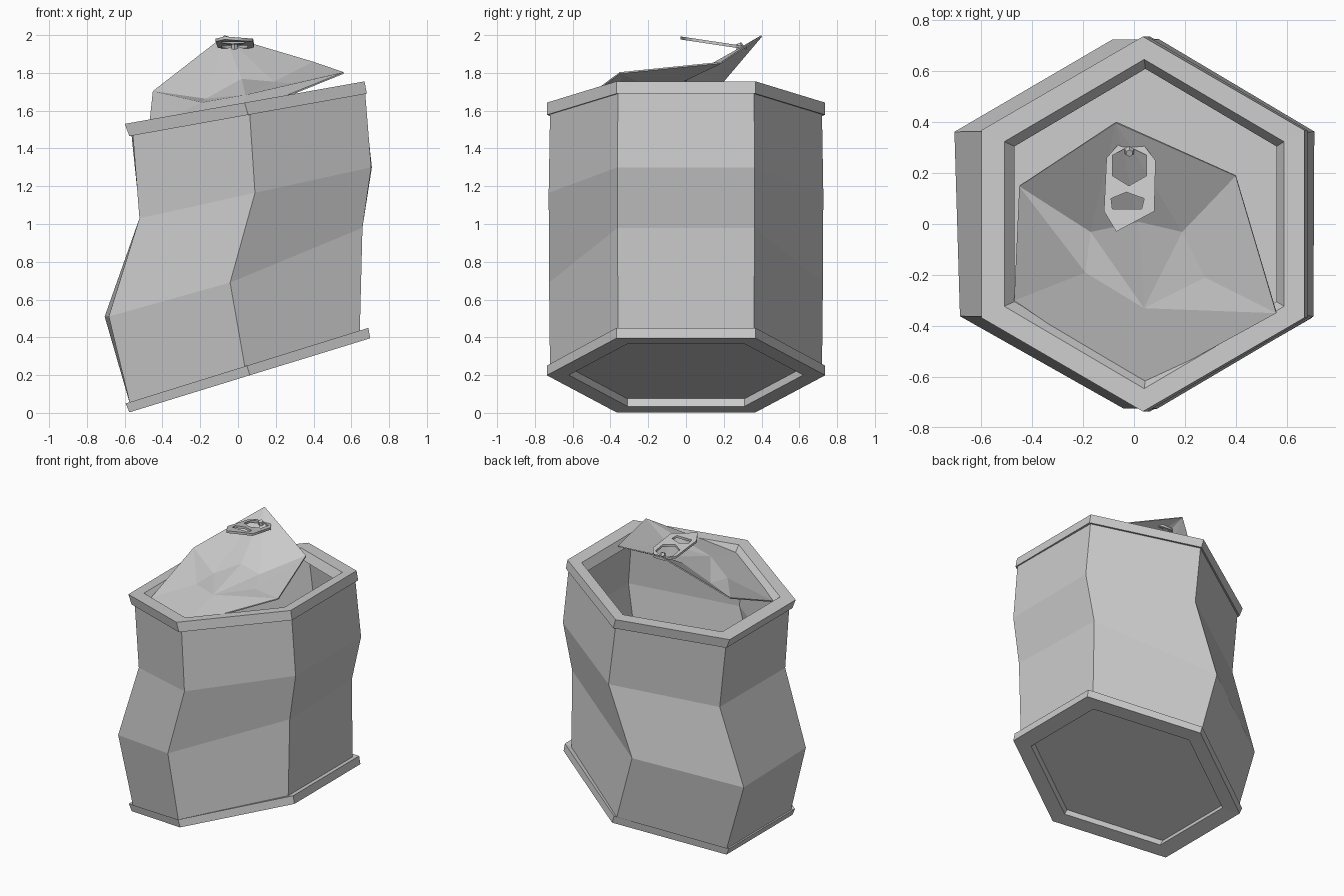
import bpy, bmesh, math

if "Cube" in bpy.data.objects:
    bpy.data.objects.remove(bpy.data.objects["Cube"])

C30 = math.cos(math.radians(30))


def make(name, verts, faces, thickness=0.0):
    me = bpy.data.meshes.new(name)
    me.from_pydata(verts, [], faces)
    bm = bmesh.new()
    bm.from_mesh(me)
    bmesh.ops.recalc_face_normals(bm, faces=bm.faces)
    bm.to_mesh(me)
    bm.free()
    ob = bpy.data.objects.new(name, me)
    bpy.context.collection.objects.link(ob)
    if thickness:
        mod = ob.modifiers.new("thickness", 'SOLIDIFY')
        mod.thickness = thickness
        mod.offset = 0
    return ob


def hexagon(left, right, r, shear=0.0, mid=(0, 0)):
    """Tilted hexagon from the (x, z) of its left and right flats and its y radius.
    mid shifts the front and back corners."""
    cx, cz = (left[0] + right[0]) / 2, (left[1] + right[1]) / 2
    hx, hz = (right[0] - left[0]) / 2, (right[1] - left[1]) / 2
    out = []
    for k in range(6):
        a = math.radians(-90 + 60 * k)
        c, s = math.cos(a) / C30, math.sin(a)
        m = 1 if k % 3 == 0 else 0
        out.append((cx + hx * c - shear * r * s + mid[0] * m, r * s, cz + hz * c + mid[1] * m))
    return out


def loft(name, rings, cap_first=False):
    verts = [v for r in rings for v in r]
    faces = []
    for i in range(len(rings) - 1):
        for k in range(6):
            n = (k + 1) % 6
            faces.append((i * 6 + k, i * 6 + n, i * 6 + 6 + n, i * 6 + 6 + k))
    if cap_first:
        faces.append(tuple(range(6)))
    return make(name, verts, faces)


# Crumpled can wall
base = hexagon((-0.57, 0.04), (0.645, 0.435), 0.72)
top = hexagon((-0.56, 1.47), (0.67, 1.69), 0.72, 0.01)
loft("can_wall", [
    base,
    hexagon((-0.695, 0.51), (0.648, 0.98), 0.725, 0.03, (-0.04, -0.055)),
    hexagon((-0.52, 1.03), (0.707, 1.30), 0.727, -0.005),
    top])

# Bottom rim with recessed base panel
loft("bottom_rim", [
    hexagon((-0.50, 0.075), (0.58, 0.405), 0.62),
    hexagon((-0.48, 0.035), (0.60, 0.365), 0.62),
    hexagon((-0.575, 0.003), (0.70, 0.395), 0.737),
    hexagon((-0.595, 0.05), (0.69, 0.45), 0.737),
    base], cap_first=True)

# Top rim with inner lip
loft("top_rim", [
    top,
    hexagon((-0.575, 1.465), (0.682, 1.69), 0.737),
    hexagon((-0.60, 1.53), (0.67, 1.755), 0.737),
    hexagon((-0.51, 1.545), (0.59, 1.74), 0.647),
    hexagon((-0.47, 1.50), (0.56, 1.68), 0.61)])

# Folded-up lid
lid = [(-0.45, 0.15, 1.70), (-0.07, 0.40, 1.995), (0.40, 0.19, 1.855),
       (0.56, -0.35, 1.80), (0.03, -0.64, 1.585), (-0.47, -0.30, 1.51),
       (-0.17, -0.03, 1.66), (0.02, 0.01, 1.765), (0.19, -0.03, 1.75),
       (-0.19, -0.19, 1.64), (0.04, -0.33, 1.68), (0.28, -0.21, 1.74)]
make("lid", lid, [
    (0, 6, 1), (6, 7, 1), (7, 8, 1), (8, 2, 1),
    (0, 5, 9), (0, 9, 6), (6, 9, 10), (6, 10, 7), (7, 10, 8), (8, 10, 11),
    (8, 11, 2), (2, 11, 3), (11, 10, 3), (10, 4, 3), (9, 5, 10), (5, 4, 10)], 0.008)

# Pull tab: outline with two holes, filled and then tilted
outlines = [
    [(-0.07, -0.03), (0.08, 0.05), (0.085, 0.25), (0.03, 0.32), (-0.055, 0.32),
     (-0.108, 0.26), (-0.118, 0.05)],
    [(-0.085, 0.27), (-0.02, 0.305), (0.05, 0.27), (0.05, 0.19), (-0.02, 0.15), (-0.085, 0.19)],
    [(-0.09, 0.10), (-0.03, 0.125), (0.04, 0.10), (0.03, 0.058), (-0.085, 0.058)]]
cu = bpy.data.curves.new("tab_outline", 'CURVE')
cu.dimensions = '2D'
cu.fill_mode = 'BOTH'
cu.extrude = 0.008
for pts in outlines:
    sp = cu.splines.new('POLY')
    sp.points.add(len(pts) - 1)
    for p, (x, y) in zip(sp.points, pts):
        p.co = (x, y, 0, 1)
    sp.use_cyclic_u = True
tmp = bpy.data.objects.new("tab_outline", cu)
bpy.context.collection.objects.link(tmp)
dg = bpy.context.evaluated_depsgraph_get()
me = bpy.data.meshes.new_from_object(tmp.evaluated_get(dg))
bpy.data.objects.remove(tmp)
for v in me.vertices:
    v.co.z += 1.985 - 0.15 * (v.co.y + 0.03)
tab = bpy.data.objects.new("pull_tab", me)
bpy.context.collection.objects.link(tab)

# Rivet
bpy.ops.mesh.primitive_cone_add(vertices=6, radius1=0.024, radius2=0.015, depth=0.035,
                                location=(-0.018, 0.285, 1.94), rotation=(0.4, 0, 0))
bpy.context.object.name = "rivet"
